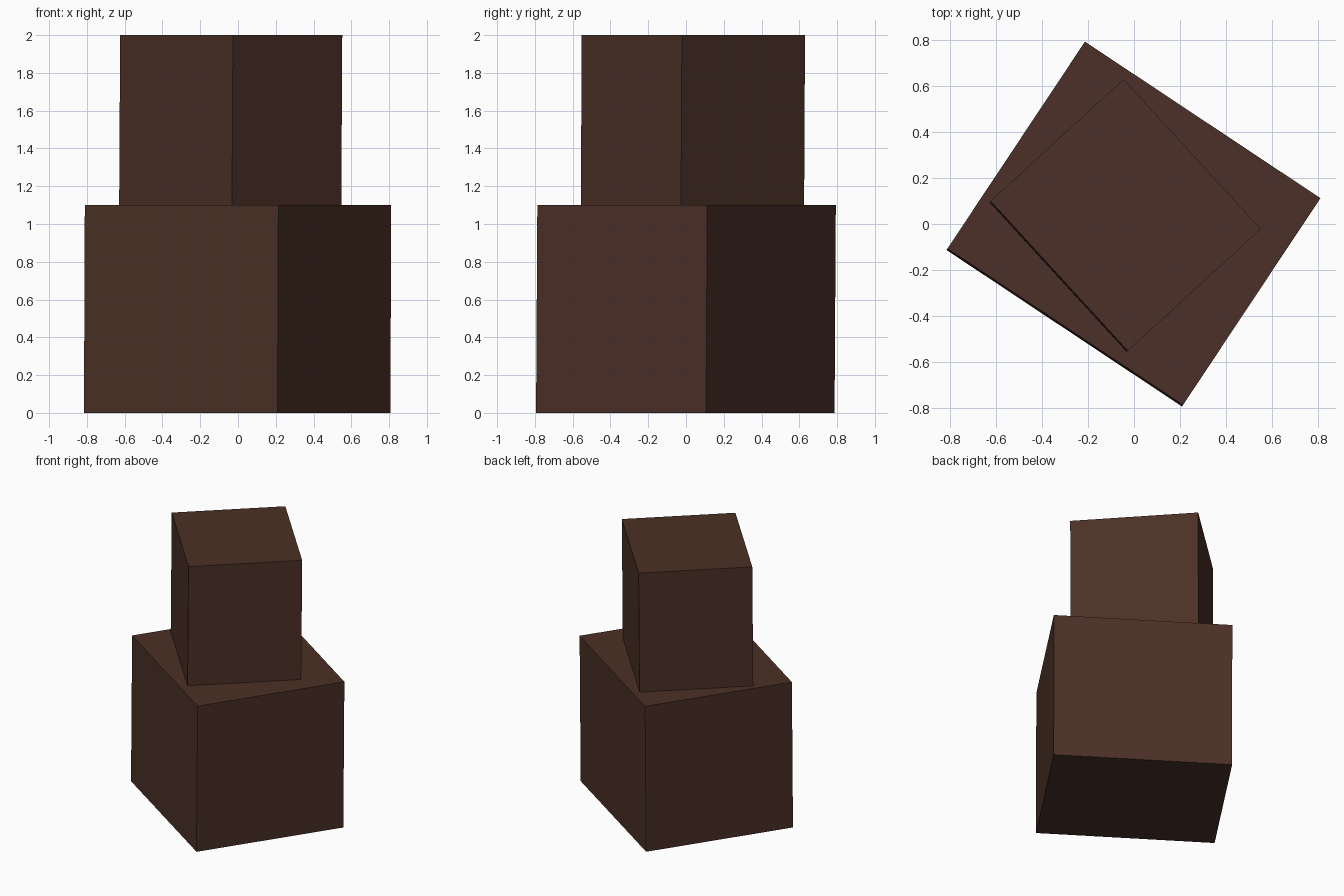
import bpy, bmesh, math
from mathutils import Matrix, Vector

if "Cube" in bpy.data.objects:
    bpy.data.objects.remove(bpy.data.objects["Cube"])

brown = bpy.data.materials.new("dark_brown")
brown.diffuse_color = (0.072, 0.030, 0.020, 1)
brown.use_nodes = True
brown.node_tree.nodes["Principled BSDF"].inputs["Base Color"].default_value = brown.diffuse_color


def block(name, centre, size, angle, z0, z1, lean):
    """Turned box whose base slips slightly outward along its local -y."""
    bm = bmesh.new()
    bmesh.ops.create_cube(bm, size=1)
    for v in bm.verts:
        low = v.co.z < 0
        v.co = Vector((v.co.x * size[0],
                       v.co.y * size[1] + (-lean if low else 0),
                       z0 if low else z1))
    turn = Matrix.Rotation(math.radians(angle), 4, 'Z')
    bm.transform(Matrix.Translation((centre[0], centre[1], 0)) @ turn)
    mesh = bpy.data.meshes.new(name)
    bm.to_mesh(mesh)
    bm.free()
    mesh.materials.append(brown)
    bpy.context.collection.objects.link(bpy.data.objects.new(name, mesh))


# large lower block and smaller upper block
block("lower_block", (0.0, 0.003), (1.23, 1.08), -33.6, 0.0, 1.1, 0.008)
block("upper_block", (-0.036, 0.039), (0.884, 0.785), -47.5, 1.1, 2.0, 0.007)
